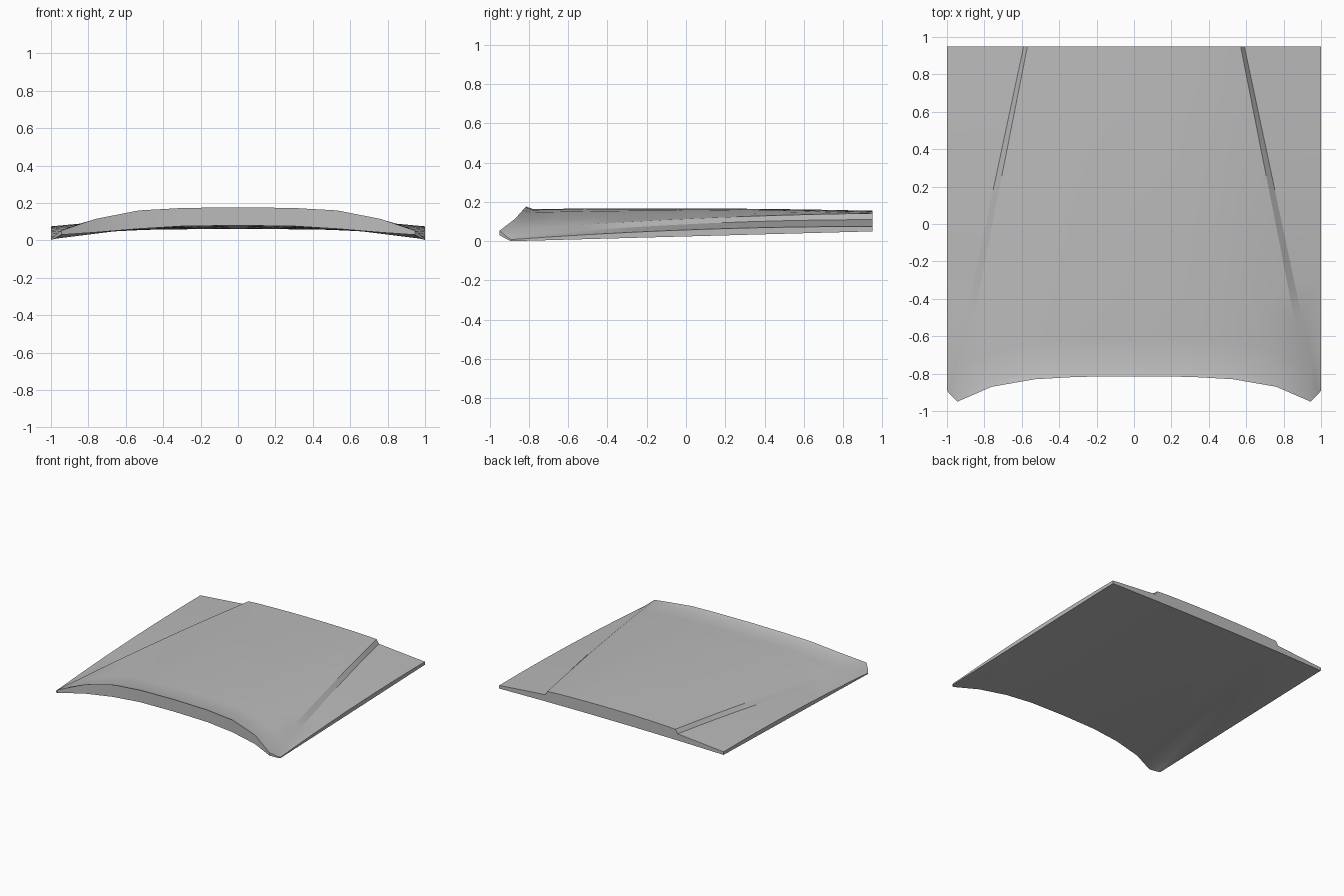
import bpy, bmesh, math

cube = bpy.data.objects.get("Cube")
if cube:
    bpy.data.objects.remove(cube, do_unlink=True)

grey = bpy.data.materials.new("panel_grey")
grey.use_nodes = True
colour = (0.5, 0.5, 0.5, 1)
grey.diffuse_color = colour
grey.node_tree.nodes["Principled BSDF"].inputs["Base Color"].default_value = colour

# Sections from the centre line to the outer edge
# Front: x, y, top z, bottom z, lip drop
FRONT = [(0, -.815, .177, .08, .014), (.3, -.817, .173, .076, .014),
         (.53, -.83, .16, .062, .014), (.76, -.87, .115, .043, .012),
         (.945, -.95, .053, .03, 0), (.985, -.91, .02, .008, 0), (1, -.89, .008, 0, 0)]
# Back: x, top z, bottom z, mid-length crown
BACK = [(0, .155, .06, .008), (.19, .154, .06, .008), (.33, .151, .059, .009),
        (.47, .147, .058, .012), (.57, .142, .057, .016),
        (.59, .11, .057, .022), (1, .075, .05, .017)]
REAR_Y, ROWS = .95, 10

bm = bmesh.new()
top, bottom = [], []
# Station 0 is the raised front lip, the rest run to the rear edge
for r in range(ROWS + 1):
    t = .02 if r == 1 else max(0, r - 1) / (ROWS - 1)
    upper, lower = [], []
    for (fx, fy, fz, fb, lip), (bx, bz, bb, crown) in zip(FRONT, BACK):
        x = fx + (bx - fx) * t
        y = fy + (REAR_Y - fy) * t
        start = fz if r == 0 else fz - lip
        z = start + (bz - start) * t + crown * 4 * t * (1 - t)
        upper.append(bm.verts.new((x, y, z)))
        lower.append(bm.verts.new((x, y, fb + (bb - fb) * t)))
    top.append(upper)
    bottom.append(lower)

last = len(FRONT) - 1
for r in range(ROWS):
    for c in range(last):
        bm.faces.new((top[r][c], top[r][c + 1], top[r + 1][c + 1], top[r + 1][c]))
        bm.faces.new((bottom[r][c], bottom[r + 1][c], bottom[r + 1][c + 1], bottom[r][c + 1]))
    # Outer side wall
    bm.faces.new((bottom[r][last], bottom[r + 1][last], top[r + 1][last], top[r][last]))
for c in range(last):
    # Front and rear walls
    bm.faces.new((bottom[0][c], bottom[0][c + 1], top[0][c + 1], top[0][c]))
    bm.faces.new((bottom[-1][c + 1], bottom[-1][c], top[-1][c], top[-1][c + 1]))

mesh = bpy.data.meshes.new("bonnet_panel")
bm.to_mesh(mesh)
bm.free()
panel = bpy.data.objects.new("bonnet_panel", mesh)
bpy.context.collection.objects.link(panel)
mesh.materials.append(grey)

# Smooth the crown, keep the rims crisp
bpy.context.view_layer.objects.active = panel
panel.select_set(True)
bpy.ops.object.shade_smooth_by_angle(angle=math.radians(25))

# The two halves meet at a fine centre seam
mirror = panel.modifiers.new("other_half", 'MIRROR')
mirror.use_mirror_merge = False
